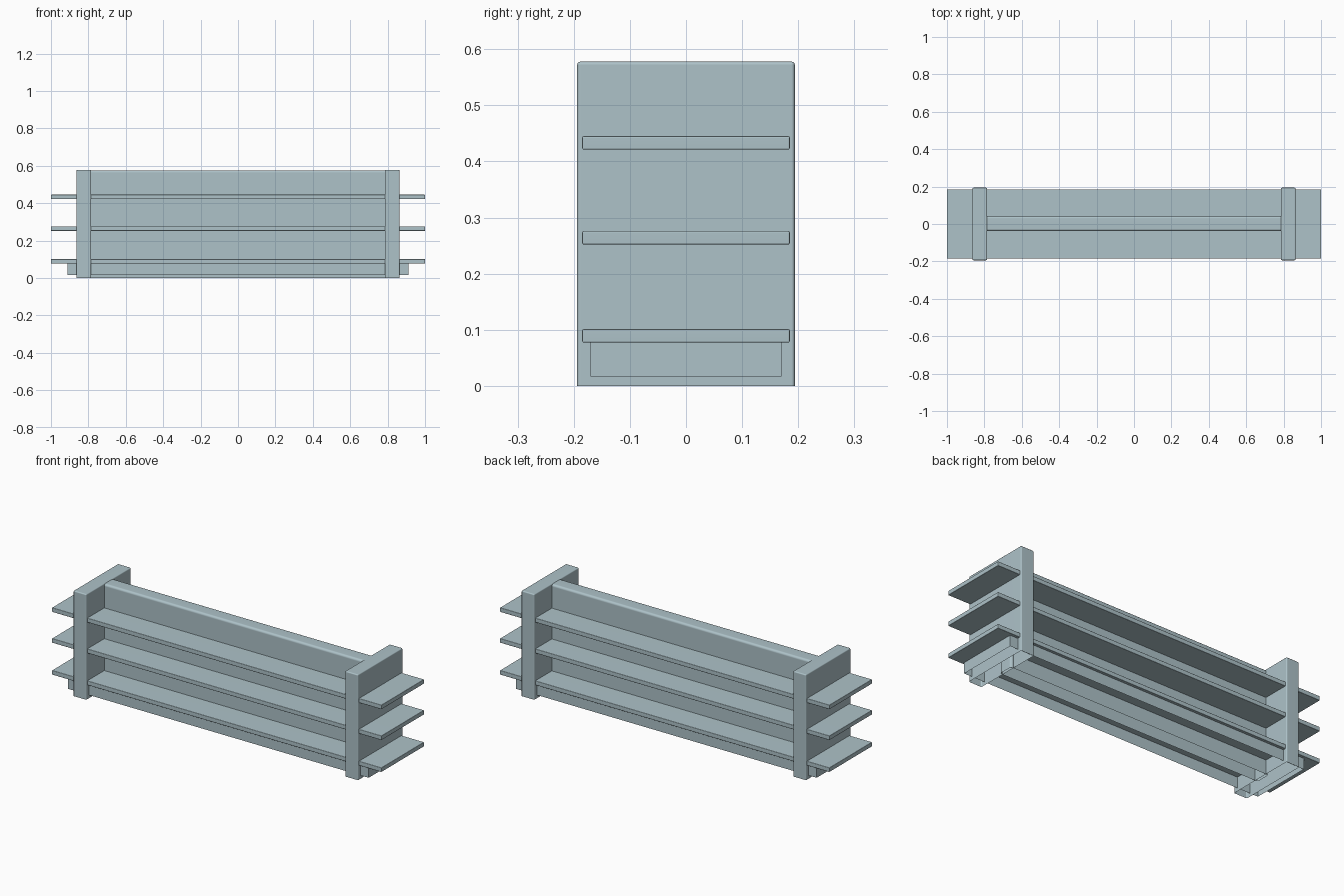
import bpy, bmesh

if "Cube" in bpy.data.objects:
    bpy.data.objects.remove(bpy.data.objects["Cube"])

# One flat colour for the whole unit
mat = bpy.data.materials.new("pale_blue_grey")
mat.diffuse_color = (0.42, 0.54, 0.58, 1.0)
mat.use_nodes = True
mat.node_tree.nodes["Principled BSDF"].inputs["Base Color"].default_value = mat.diffuse_color


def box(name, x, y, z, bevel=0.0, open_bottom=False):
    """Axis-aligned box from ranges; optionally hollow underneath."""
    bm = bmesh.new()
    bmesh.ops.create_cube(bm, size=1.0)
    for v in bm.verts:
        for i, (a, b) in enumerate((x, y, z)):
            v.co[i] = a if v.co[i] < 0 else b
    bm.normal_update()
    if open_bottom:
        bottom = [f for f in bm.faces if f.normal.z < -0.5]
        bmesh.ops.delete(bm, geom=bottom, context='FACES_ONLY')
    if bevel:
        edges = [e for e in bm.edges if not e.is_boundary]
        bmesh.ops.bevel(bm, geom=edges, offset=bevel, segments=3,
                        profile=0.5, affect='EDGES', clamp_overlap=True)
    me = bpy.data.meshes.new(name)
    bm.to_mesh(me)
    bm.free()
    me.materials.append(mat)
    ob = bpy.data.objects.new(name, me)
    bpy.context.collection.objects.link(ob)
    for p in me.polygons:
        p.use_smooth = bevel > 0
    if bevel:
        mod = ob.modifiers.new("clean_shading", 'WEIGHTED_NORMAL')
        mod.keep_sharp = True
    return ob


# Central divider panel
box("centre_panel", (-0.80, 0.80), (-0.038, 0.042), (0.0, 0.575), 0.012, True)

# Thick end uprights
for side, s in (("left", -1), ("right", 1)):
    box(side + "_upright", tuple(sorted((s * 0.785, s * 0.864))),
        (-0.194, 0.194), (0.0, 0.578), 0.006, True)

# Shelves running through both uprights
for name, z in (("lower", 0.077), ("middle", 0.252), ("upper", 0.421)):
    box(name + "_shelf", (-1.0, 1.0), (-0.185, 0.185), (z, z + 0.024), 0.003)

# Recessed plinth, hollow underneath
box("base_plinth", (-0.912, 0.912), (-0.17, 0.17), (0.017, 0.079), 0.0, True)
